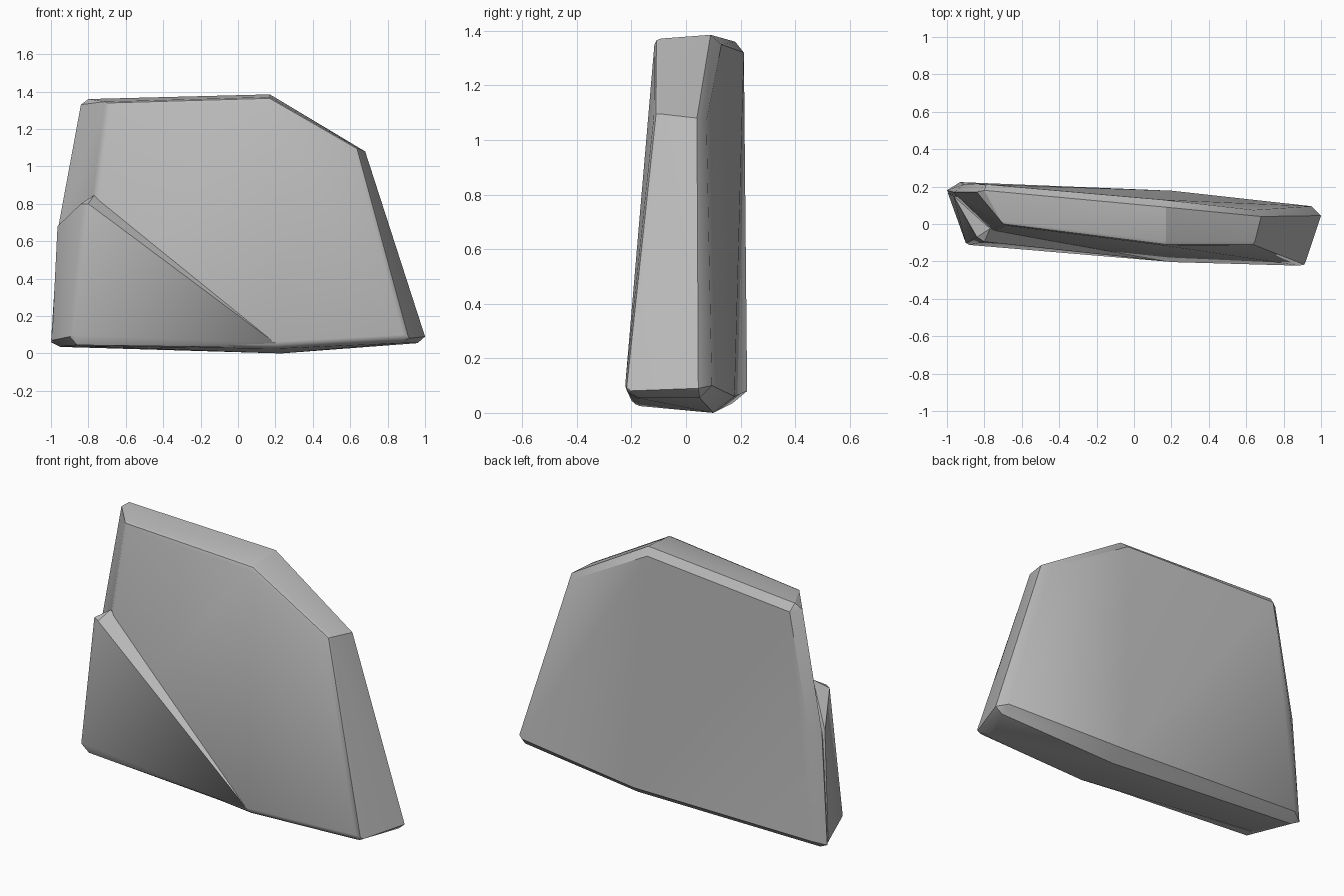
import bpy, bmesh, math

cube = bpy.data.objects.get("Cube")
if cube:
    bpy.data.objects.remove(cube, do_unlink=True)

stone = bpy.data.materials.new("grey stone")
stone.use_nodes = True
grey = (0.5, 0.5, 0.5, 1)
stone.diffuse_color = grey
stone.node_tree.nodes["Principled BSDF"].inputs["Base Color"].default_value = grey


def chiselled_block(name, points, soften=0.0):
    """Convex block from its corners; front rim edges can be softened."""
    bm = bmesh.new()
    for p in points:
        bm.verts.new(p)
    res = bmesh.ops.convex_hull(bm, input=bm.verts[:])
    loose = [v for v in bm.verts if not v.link_faces]
    bmesh.ops.delete(bm, geom=loose, context='VERTS')
    bmesh.ops.dissolve_limit(bm, angle_limit=math.radians(3),
                             verts=bm.verts[:], edges=bm.edges[:])
    bmesh.ops.recalc_face_normals(bm, faces=bm.faces[:])
    if soften:
        rim = [e for e in bm.edges if e.calc_face_angle(0) > math.radians(25)
               and all(v.co.y < 0.02 for v in e.verts)]
        bmesh.ops.bevel(bm, geom=rim, offset=soften, segments=2, profile=0.5,
                        affect='EDGES', clamp_overlap=True)
    mesh = bpy.data.meshes.new(name)
    bm.to_mesh(mesh)
    bm.free()
    mesh.materials.append(stone)
    obj = bpy.data.objects.new(name, mesh)
    bpy.context.collection.objects.link(obj)
    bpy.ops.object.select_all(action='DESELECT')
    obj.select_set(True)
    bpy.context.view_layer.objects.active = obj
    bpy.ops.object.shade_smooth_by_angle(angle=math.radians(32))
    return obj


# Main slab: front rim, widest outline, back face rim, underside
front = [(-.70, -.005, 1.345), (.17, -.115, 1.37), (.64, -.115, 1.10),
         (.91, -.225, .08), (.2, -.205, .04), (-.86, -.07, .08)]
outline = [(-.84, .17, 1.33), (-.80, .18, 1.36), (.17, .09, 1.385),
           (.68, .04, 1.08), (1, .045, .09), (-.96, .17, .68), (-1, .18, .06)]
back = [(-.79, .212, 1.32), (.15, .13, 1.35), (.64, .075, 1.07),
        (.95, .095, .10), (.2, .178, .06), (-.93, .224, .08), (-.91, .213, .68)]
underside = [(.96, .05, .055), (.23, .10, 0), (-.95, .17, .035),
             (-.84, -.05, .04), (.2, -.17, .025), (.87, -.18, .055)]
chiselled_block("stone_slab", front + outline + back + underside, 0.022)

# Raised layer left by the diagonal split on the lower front
ledge = [(-.80, -.095, .80), (-.84, -.07, .80), (-.965, .15, .68),
         (-.77, -.025, .845), (.2, -.203, .055)]
foot = [(-.88, -.112, .10), (-.90, -.10, .09), (-.86, -.09, .045),
        (-.995, .165, .07), (-.95, .16, .037), (.2, -.17, .03)]
core = [(-.7, .05, .7), (0, 0, .1)]
chiselled_block("split_layer", ledge + foot + core)
